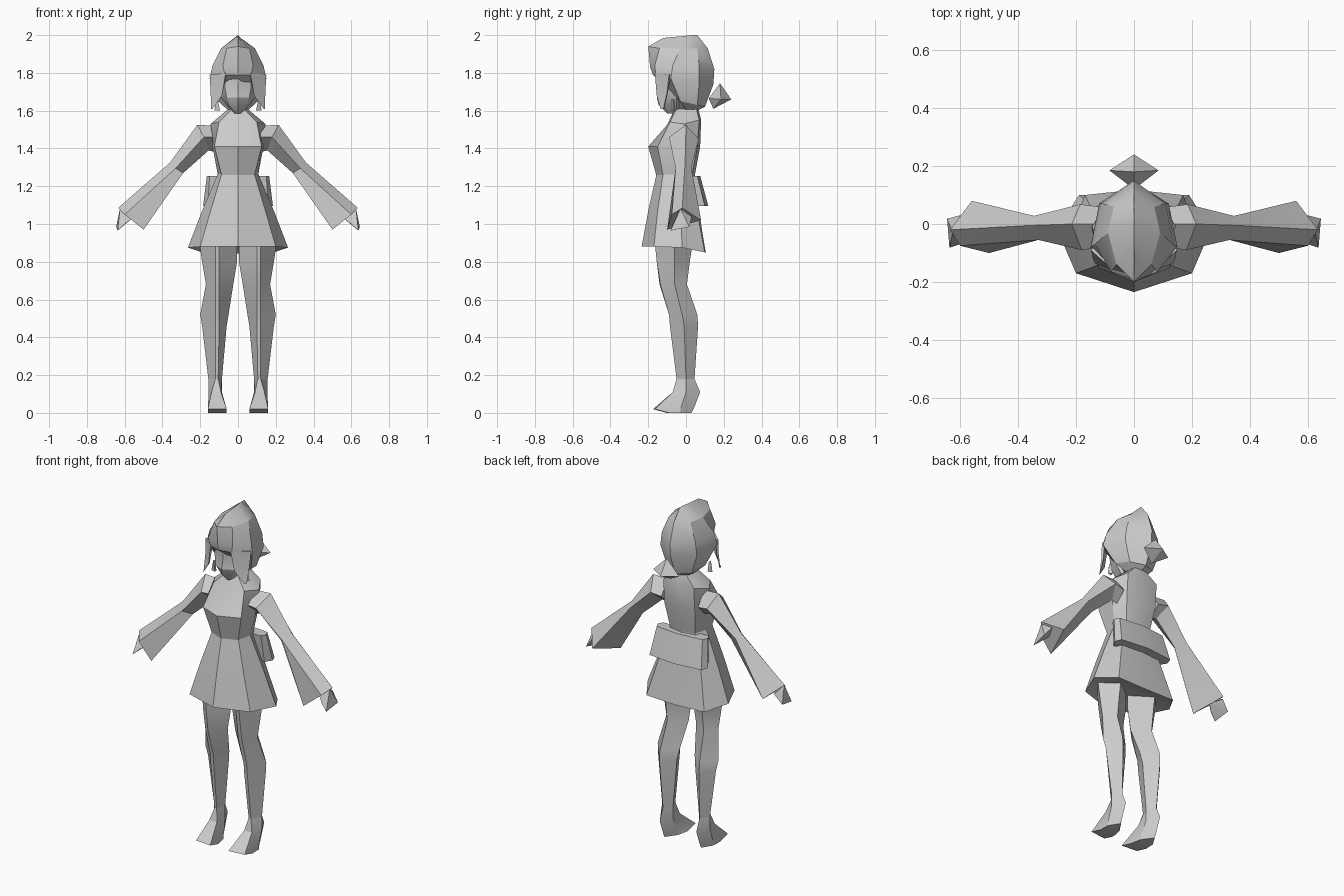
import bpy, bmesh, math

grey = bpy.data.materials.new("plain grey")
grey.diffuse_color = (0.6, 0.6, 0.6, 1)


def finish(name, bm):
    bmesh.ops.remove_doubles(bm, verts=bm.verts, dist=0.0005)
    bmesh.ops.recalc_face_normals(bm, faces=bm.faces)
    mesh = bpy.data.meshes.new(name)
    bm.to_mesh(mesh)
    bm.free()
    mesh.materials.append(grey)
    ob = bpy.data.objects.new(name, mesh)
    bpy.context.collection.objects.link(ob)
    bpy.ops.object.select_all(action='DESELECT')
    ob.select_set(True)
    bpy.context.view_layer.objects.active = ob
    bpy.ops.object.shade_smooth_by_angle(angle=math.radians(28))


def loft(name, rings):
    """Skin closed rings of points and cap both ends."""
    bm = bmesh.new()
    rows = [[bm.verts.new(p) for p in r] for r in rings]
    n = len(rows[0])
    for a, b in zip(rows, rows[1:]):
        for i in range(n):
            j = (i + 1) % n
            bm.faces.new((a[i], a[j], b[j], b[i]))
    bm.faces.new(rows[0])
    bm.faces.new(rows[-1])
    finish(name, bm)


def symmetric(name, halves):
    """Loft half rings that run from front centre to back centre."""
    loft(name, [h + [(-x, y, z) for x, y, z in h[-2:0:-1]] for h in halves])


def pair(name, rings):
    for side, s in (("left", 1), ("right", -1)):
        loft(f"{side}_{name}", [[(s * x, y, z) for x, y, z in r] for r in rings])


def level(z, *pts):
    return [(x, y, z) for x, y in pts]


def hull(name, pts):
    bm = bmesh.new()
    for p in pts:
        bm.verts.new(p)
    bmesh.ops.convex_hull(bm, input=bm.verts)
    finish(name, bm)


# Hair cap with a pointed front peak
symmetric("hair", [
    [(0, -.12, 1.985), (0, -.07, 1.99), (0, -.01, 1.995), (0, .03, 2), (0, .06, 2)],
    [(0, -.20, 1.94), (.06, -.14, 1.93), (.09, -.03, 1.93), (.07, .06, 1.93), (0, .115, 1.93)],
    [(0, -.19, 1.83), (.08, -.165, 1.84), (.135, -.07, 1.84), (.11, .07, 1.83), (0, .15, 1.82)],
    [(0, -.175, 1.79), (.07, -.16, 1.79), (.15, -.08, 1.77), (.12, .07, 1.75), (0, .145, 1.74)],
    [(0, -.08, 1.72), (.06, -.07, 1.69), (.105, -.03, 1.65), (.08, .06, 1.63), (0, .10, 1.62)],
    [(0, -.05, 1.61), (.03, -.04, 1.61), (.05, 0, 1.60), (.04, .04, 1.60), (0, .06, 1.60)],
])

# Face tapering to the chin
symmetric("face", [
    level(1.80, (0, -.15), (.07, -.13), (.10, -.05), (0, .0)),
    level(1.73, (0, -.14), (.07, -.12), (.105, -.05), (0, .0)),
    level(1.67, (0, -.155), (.06, -.125), (.09, -.05), (0, .0)),
    level(1.63, (0, -.145), (.045, -.11), (.06, -.05), (0, .0)),
    level(1.585, (0, -.10), (.01, -.09), (.02, -.05), (0, -.02)),
])

# Hanging locks beside the face
pair("side_lock", [
    [(.065, -.165, 1.80), (.15, -.09, 1.79), (.14, -.08, 1.79), (.06, -.15, 1.80)],
    [(.085, -.155, 1.68), (.145, -.10, 1.70), (.135, -.095, 1.70), (.085, -.145, 1.68)],
    [(.135, -.135, 1.61), (.142, -.12, 1.61), (.14, -.115, 1.61), (.135, -.13, 1.61)],
])
pair("small_lock", [
    [(.108, -.08, 1.66), (.114, -.07, 1.66), (.108, -.06, 1.66)],
    [(.095, -.08, 1.60), (.125, -.07, 1.60), (.10, -.06, 1.60)],
])

# Hair bun at the nape
hull("hair_bun", [(0, .12, 1.665), (0, .18, 1.745), (0, .24, 1.66), (0, .145, 1.61),
                  (.085, .185, 1.66), (-.085, .185, 1.66)])

# Neck, chest and waist
symmetric("torso", [
    level(1.61, (0, -.06), (.03, -.05), (.05, .0), (.04, .055), (0, .065)),
    [(0, -.10, 1.525), (.10, -.085, 1.54), (.145, -.01, 1.53), (.10, .07, 1.55), (0, .08, 1.55)],
    level(1.41, (0, -.20), (.125, -.15), (.135, -.02), (.10, .06), (0, .075)),
    level(1.25, (0, -.155), (.085, -.12), (.105, -.04), (.08, .03), (0, .045)),
])

# Flared skirt
symmetric("skirt", [
    level(1.27, (0, -.155), (.085, -.12), (.105, -.04), (.08, .03), (0, .045)),
    [(0, -.20, 1.07), (.145, -.15, 1.07), (.19, -.03, 1.07), (.14, .06, 1.06), (0, .07, 1.06)],
    [(0, -.235, .88), (.20, -.17, .88), (.265, -.02, .875), (.19, .10, .85), (0, .105, .845)],
    [(0, -.20, .89), (.17, -.14, .89), (.22, -.02, .885), (.16, .07, .87), (0, .075, .87)],
])

# Wide sash block behind the waist
symmetric("back_sash", [
    level(1.255, (0, .0), (.15, .0), (.165, .03), (.15, .06), (0, .075)),
    level(1.095, (0, .02), (.16, .02), (.185, .06), (.17, .10), (0, .118)),
])

# Sleeves widening to the cuff: top, front, underside, back
pair("sleeve", [
    [(.12, .0, 1.52), (.12, -.08, 1.46), (.12, .0, 1.38), (.12, .06, 1.44)],
    [(.215, .0, 1.525), (.18, -.09, 1.46), (.155, .0, 1.39), (.185, .068, 1.45)],
    [(.36, -.005, 1.325), (.33, -.055, 1.295), (.29, -.01, 1.27), (.345, .028, 1.30)],
    [(.635, -.02, 1.085), (.60, -.075, 1.05), (.50, -.10, .97), (.56, .08, 1.02)],
])

# Pointed hands
for side, s in (("left", 1), ("right", -1)):
    hull(f"{side}_hand", [(s * x, y, z) for x, y, z in
         [(.625, -.03, 1.08), (.56, -.04, 1.03), (.60, .03, 1.04),
          (.637, -.082, .965), (.645, .018, .985), (.60, -.07, 1.0)]])

# Legs: front inner, front outer, outer side, back, inner side
pair("leg", [
    level(.90, (.10, -.165), (.12, -.165), (.205, -.06), (.12, .035), (.005, -.06)),
    level(.80, (.10, -.155), (.12, -.155), (.19, -.06), (.12, .02), (.005, -.06)),
    level(.68, (.10, -.14), (.12, -.135), (.17, -.06), (.12, .005), (.025, -.06)),
    level(.52, (.10, -.09), (.12, -.09), (.20, -.02), (.13, .06), (.05, -.01)),
    level(.46, (.10, -.085), (.12, -.085), (.19, -.01), (.13, .064), (.06, .0)),
    level(.18, (.105, -.05), (.12, -.05), (.157, .0), (.12, .045), (.085, .0)),
])

# Feet with flat soles and forward toes
pair("foot", [
    level(.18, (.105, -.05), (.12, -.05), (.157, .0), (.12, .045), (.085, .0)),
    level(.11, (.09, -.07), (.14, -.07), (.157, .0), (.12, .075), (.085, .0)),
    level(.02, (.06, -.175), (.16, -.165), (.158, -.03), (.12, .04), (.075, -.03)),
    level(.0, (.06, -.10), (.16, -.09), (.158, -.03), (.12, .03), (.075, -.03)),
])
